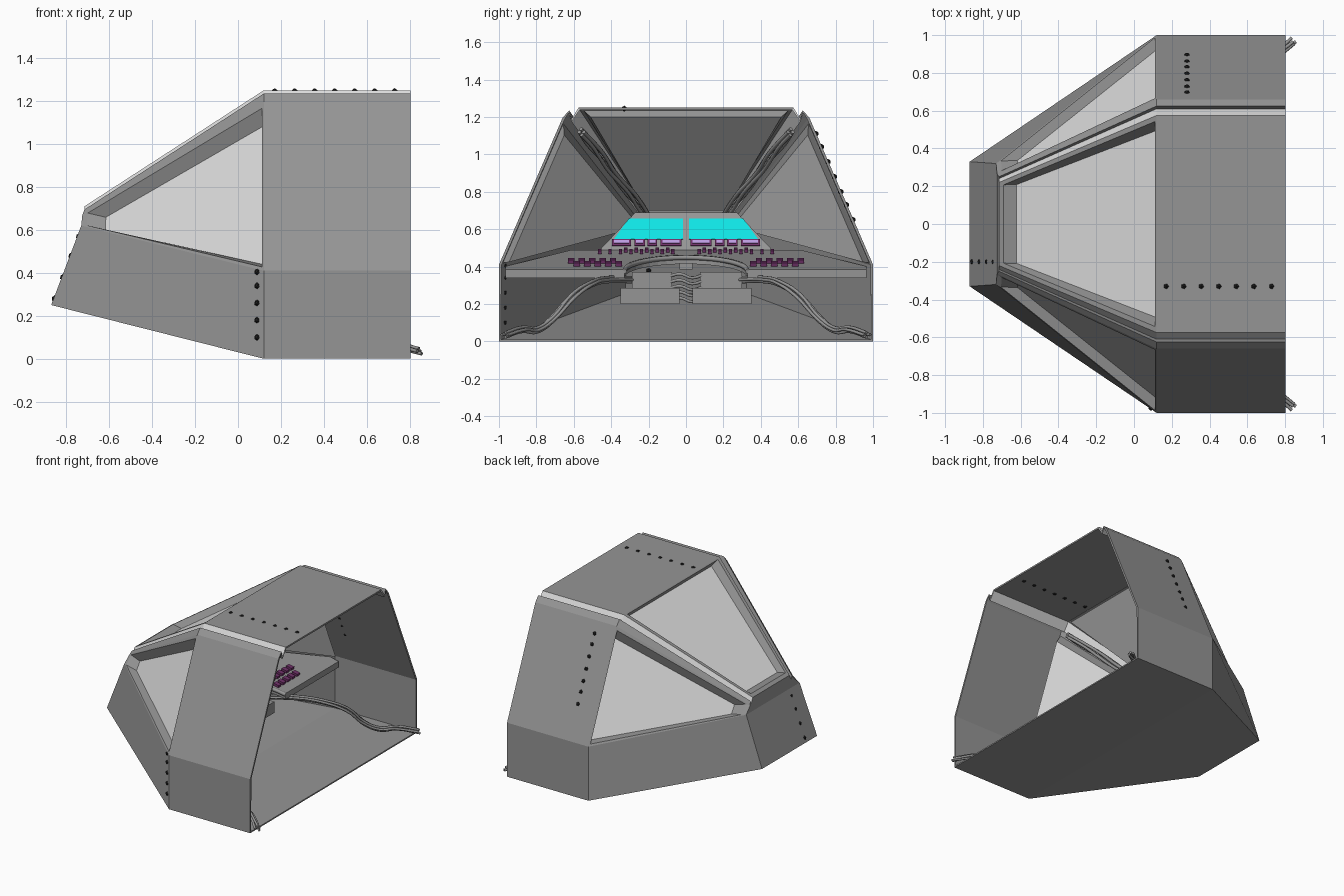
import bpy, bmesh, math
from mathutils import Vector as V

if "Cube" in bpy.data.objects:
    bpy.data.objects.remove(bpy.data.objects["Cube"])


def material(name, r, g, b):
    m = bpy.data.materials.new(name)
    m.diffuse_color = (r, g, b, 1)
    m.use_nodes = True
    m.node_tree.nodes["Principled BSDF"].inputs["Base Color"].default_value = m.diffuse_color
    return m


GREY = material("hull grey", .30, .30, .30)
GLASS = material("pale glass", .72, .72, .72)
BLACK = material("bolt black", .015, .015, .015)
CYAN = material("screen cyan", .005, .78, .78)
LILAC = material("key lilac", .50, .33, .75)
PLUM = material("button plum", .16, .03, .14)


def finish(name, bm, *mats):
    bmesh.ops.recalc_face_normals(bm, faces=bm.faces)
    me = bpy.data.meshes.new(name)
    bm.to_mesh(me)
    bm.free()
    ob = bpy.data.objects.new(name, me)
    bpy.context.collection.objects.link(ob)
    for m in mats:
        me.materials.append(m)
    return ob


def prism(bm, pts, offset):
    """Closed solid: polygon swept along an offset vector."""
    lo = [bm.verts.new(p) for p in pts]
    hi = [bm.verts.new(V(p) + V(offset)) for p in pts]
    n = len(pts)
    bm.faces.new(lo)
    bm.faces.new(hi[::-1])
    for i in range(n):
        bm.faces.new((lo[i], lo[(i + 1) % n], hi[(i + 1) % n], hi[i]))


# ---- hull: three rings, with recessed windows in the tapering front half
def ring(half):
    return [V(p) for p in half] + [V((x, -y, z)) for x, y, z in half[::-1]]


def rear_ring(x):
    return ring([(x, 1, 0), (x, 1, .41), (x, .66, 1.195), (x, .625, 1.235), (x, .61, 1.19), (x, .575, 1.25)])


nose = ring([(-.87, .33, .25), (-.73, .32, .62), (-.725, .265, .67),
             (-.715, .25, .695), (-.715, .24, .67), (-.715, .22, .71)])
mid, rear = rear_ring(.12), rear_ring(.803)
bm = bmesh.new()


def face(pts, mat=0):
    f = bm.faces.new([bm.verts.new(p) for p in pts])
    f.material_index = mat


def window(a0, a1, b1, b0, outer, inner, depth):
    """Quad a0-a1 (nose to mid) and b0-b1, holding a frame, a reveal and set-back glass."""
    n = (a1 - a0).cross(b1 - a1).normalized()
    if n.dot(a1 - V((0, 0, .4))) < 0:
        n = -n

    def loop(uv, d):
        return [a0.lerp(a1, u).lerp(b0.lerp(b1, u), v) - n * d for u, v in uv]
    loops = [[a0, a1, b1, b0], loop(outer, 0), loop(inner, depth)]
    for p, q in zip(loops, loops[1:]):
        for i in range(4):
            j = (i + 1) % 4
            face((p[i], p[j], q[j], q[i]))
    face(loops[2], 1)


N = len(nose)
for i in range(N):
    j = (i + 1) % N
    strip = 1 if i in (4, 6) else 0            # pale strip inside the roof groove
    face((mid[i], mid[j], rear[j], rear[i]), strip)
    if i in (1, 9):                            # side windows
        a, b = (i, j) if i == 1 else (j, i)
        window(nose[a], mid[a], mid[b], nose[b],
               [(.03, .1), (.99, .02), (.99, .97), (.03, .9)],
               [(.10, .16), (1, .05), (1, .90), (.10, .62)], .05)
    elif i == 5:                               # top window
        window(nose[i], mid[i], mid[j], nose[j],
               [(.03, .05), (.99, .025), (.99, .975), (.03, .95)],
               [(.08, .08), (.99, .06), (.99, .94), (.08, .92)], .05)
    else:
        face((nose[i], nose[j], mid[j], mid[i]), strip)
face((nose[0], nose[1], nose[10], nose[11]))
face(nose[1:11])
bmesh.ops.remove_doubles(bm, verts=bm.verts, dist=.0005)
hull = finish("hull_shell", bm, GREY, GLASS)
mod = hull.modifiers.new("thickness", 'SOLIDIFY')
mod.thickness = .014
mod.offset = -1


# ---- desk with a semicircular cutout
def desk_z(x):
    return .385 + (.17 - x) * .223


R = .33
plan = [(.17, .965), (.10, .965), (-.3, .61), (-.3, -.61), (.10, -.965), (.17, -.965)]
arc = [(.17 - R * math.sin(math.pi * k / 20), -R * math.cos(math.pi * k / 20)) for k in range(21)]
bm = bmesh.new()
prism(bm, [(x, y, desk_z(x)) for x, y in plan + arc], (0, 0, -.045))
finish("desk", bm, GREY)


def tube(name, paths, radius, mat):
    cu = bpy.data.curves.new(name, 'CURVE')
    cu.dimensions = '3D'
    cu.bevel_depth = radius
    cu.bevel_resolution = 1
    cu.resolution_u = 5
    cu.use_fill_caps = True
    for pts in paths:
        s = cu.splines.new('BEZIER')
        s.bezier_points.add(len(pts) - 1)
        for bp, p in zip(s.bezier_points, pts):
            bp.co = p
            bp.handle_left_type = bp.handle_right_type = 'AUTO'
    ob = bpy.data.objects.new(name, cu)
    cu.materials.append(mat)
    bpy.context.collection.objects.link(ob)


tube("desk_cutout_rim", [[(x, y, desk_z(x) - .01) for x, y in arc[::2]]], .014, GREY)

# ---- instrument console
bm = bmesh.new()
hexa = [(-.3, .47, .48), (-.42, .27, .69), (-.62, .17, .66), (-.6, .25, .48)]
L = [bm.verts.new(p) for p in hexa]
S = [bm.verts.new((x, -y, z)) for x, y, z in hexa]
bm.faces.new(L)
bm.faces.new(S[::-1])
for i in range(4):
    j = (i + 1) % 4
    bm.faces.new((L[i], S[i], S[j], L[j]))
finish("instrument_console", bm, GREY)

slope_n = V((.87, 0, .5))


def on_console(y, z, lift=0):
    return V((-.3 - .571 * (z - .48), y, z)) + slope_n * lift


screens, keys, frames, buttons = (bmesh.new() for _ in range(4))
for s in (1, -1):
    prism(screens, [on_console(s * y, z) for y, z in ((.015, .545), (.385, .545), (.305, .655), (.015, .655))],
          slope_n * .006)
    for y0, y1 in ((.03, .13), (.16, .20), (.225, .27), (.30, .39)):
        for bmx, g, lift, th in ((frames, .006, 0, .009), (keys, -.004, .009, .006)):
            prism(bmx, [on_console(s * y, z, lift) for y, z in
                        ((y0 - g, .515 - g), (y1 + g, .515 - g), (y1 + g, .538 + g), (y0 - g, .538 + g))],
                  slope_n * th)
    # desk buttons: (first y, pitch, count, x, half width)
    for y0, dy, n, x, w in ((.36, .056, 5, .075, .017), (.39, .056, 5, .005, .017),
                            (.07, .056, 8, -.215, .009), (.098, .056, 5, -.255, .009)):
        for k in range(n):
            y = s * (y0 + dy * k)
            prism(buttons, [(x + a * .022, y + b * w, desk_z(x + a * .022))
                            for a, b in ((-1, -1), (1, -1), (1, 1), (-1, 1))], (.004, 0, .018))
finish("screens", screens, CYAN)
finish("lit_keys", keys, LILAC)
finish("key_frames", frames, PLUM)
finish("desk_buttons", buttons, PLUM)

# ---- equipment boxes under the desk
bm = bmesh.new()
for y0, y1, z0, z1, x0, x1 in ((-.35, -.035, .20, .285, -.15, .06), (.035, .35, .20, .285, -.15, .06),
                               (-.29, -.075, .285, .37, -.15, .03), (.075, .30, .285, .37, -.15, .03),
                               (-.035, .035, .385, .42, -.18, -.1)):
    prism(bm, [(x0, y0, z0), (x1, y0, z0), (x1, y1, z0), (x0, y1, z0)], (0, 0, z1 - z0))
finish("equipment_boxes", bm, GREY)

# ---- cables
floor_c, pillar_c, link_c = [], [], []
for s in (1, -1):
    for k in range(4):
        dy, dz = .012 * math.cos(k * 1.6), .012 * math.sin(k * 1.6)
        path = [(0, .29, .33), (.22, .42, .33), (.38, .5, .31), (.5, .61, .24), (.56, .71, .12),
                (.64, .80, .06), (.72, .87, .065), (.835 + .007 * k, .965, .035)]
        floor_c.append([(x, s * (y + dy * (1 + .7 * math.sin(i * 2 + k))), z + dz)
                        for i, (x, y, z) in enumerate(path)])
        a, b = V((.14, .555, 1.12)), V((-.55, .2, .665))
        pillar_c.append([(p.x, s * (p.y + 1.3 * dy + .008 * math.sin(i * 1.7 + k)), p.z + 1.3 * dz)
                         for i in range(8) for p in [a.lerp(b, i / 7)]])
for k in range(5):
    z = .22 + .032 * k
    link_c.append([(.02, -.09, z), (.04, -.03, z + .012), (.04, .03, z - .008), (.02, .09, z + .006)])
tube("floor_cables", floor_c, .009, GREY)
tube("pillar_cables", pillar_c, .011, GREY)
tube("box_link_cables", link_c, .009, GREY)

# ---- bolts
spots = [(.09, -.973, z) for z in (.10, .18, .26, .34, .405)]
spots += [(.17 + .093 * k, -.33, 1.244) for k in range(7)]
spots += [(.28, 1 - .43 * (z - .41) - .005, z) for z in (.65, .73, .80, .88, .96, 1.04, 1.11)]
spots += [(-.865 + .39 * (z - .25), -.2, z) for z in (.28, .38, .48, .57)]
bm = bmesh.new()
for p in spots:
    v = bmesh.ops.create_icosphere(bm, subdivisions=1, radius=.016)["verts"]
    bmesh.ops.translate(bm, verts=v, vec=p)
finish("bolts", bm, BLACK)
